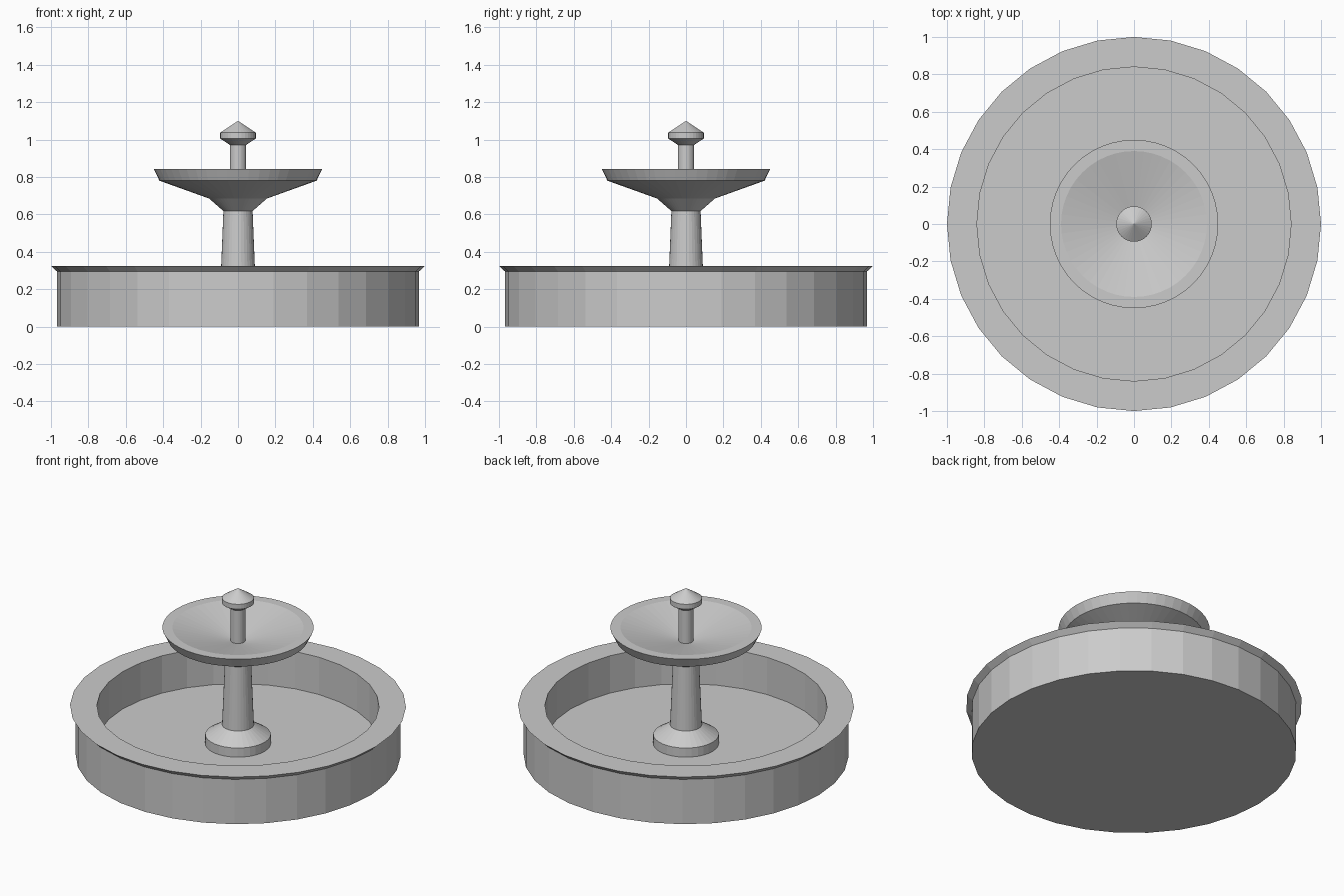
import bpy
import math

if "Cube" in bpy.data.objects:
    bpy.data.objects.remove(bpy.data.objects["Cube"], do_unlink=True)

stone = bpy.data.materials.new("grey_stone")
stone.use_nodes = True
stone.diffuse_color = (0.6, 0.6, 0.6, 1)
stone.node_tree.nodes["Principled BSDF"].inputs["Base Color"].default_value = (0.6, 0.6, 0.6, 1)


def lathe(name, profile, sides):
    """Turn a (radius, height) profile, listed bottom outside to top, around z."""
    verts, faces, rings = [], [], []
    for r, z in profile:
        count = sides if r > 0 else 1
        rings.append([len(verts) + i for i in range(count)])
        for i in range(count):
            a = 2 * math.pi * i / sides
            verts.append((r * math.cos(a), r * math.sin(a), z))
    for low, high in zip(rings, rings[1:]):
        for i in range(sides):
            j = (i + 1) % sides
            quad = [low[i % len(low)], low[j % len(low)],
                    high[j % len(high)], high[i % len(high)]]
            faces.append(list(dict.fromkeys(quad)))
    # Close open ends with flat caps
    if len(rings[0]) > 1:
        faces.append(rings[0][::-1])
    if len(rings[-1]) > 1:
        faces.append(rings[-1])
    mesh = bpy.data.meshes.new(name)
    mesh.from_pydata(verts, [], faces)
    mesh.materials.append(stone)
    obj = bpy.data.objects.new(name, mesh)
    bpy.context.collection.objects.link(obj)
    return obj


# Wide pool with a flared lip and a flat floor
lathe("basin", [(0.967, 0), (0.967, 0.294), (1, 0.325), (0.84, 0.325), (0.84, 0.08)], 32)

# Round foot with a sloped shoulder, then the tapering column
lathe("pedestal_foot", [(0.195, 0.08), (0.195, 0.14), (0.095, 0.205)], 32)
lathe("column", [(0.095, 0.2), (0.078, 0.62)], 32)

# Upper dish: flared underside, thick rim, shallow conical inside
lathe("upper_bowl", [(0.078, 0.618), (0.155, 0.685), (0.42, 0.78), (0.45, 0.842),
                     (0.39, 0.842), (0.04, 0.755)], 48)

# Post and pointed cap
lathe("top_post", [(0.044, 0.75), (0.044, 0.975)], 32)
lathe("finial", [(0.044, 0.972), (0.095, 1.005), (0.095, 1.037), (0, 1.1)], 32)
